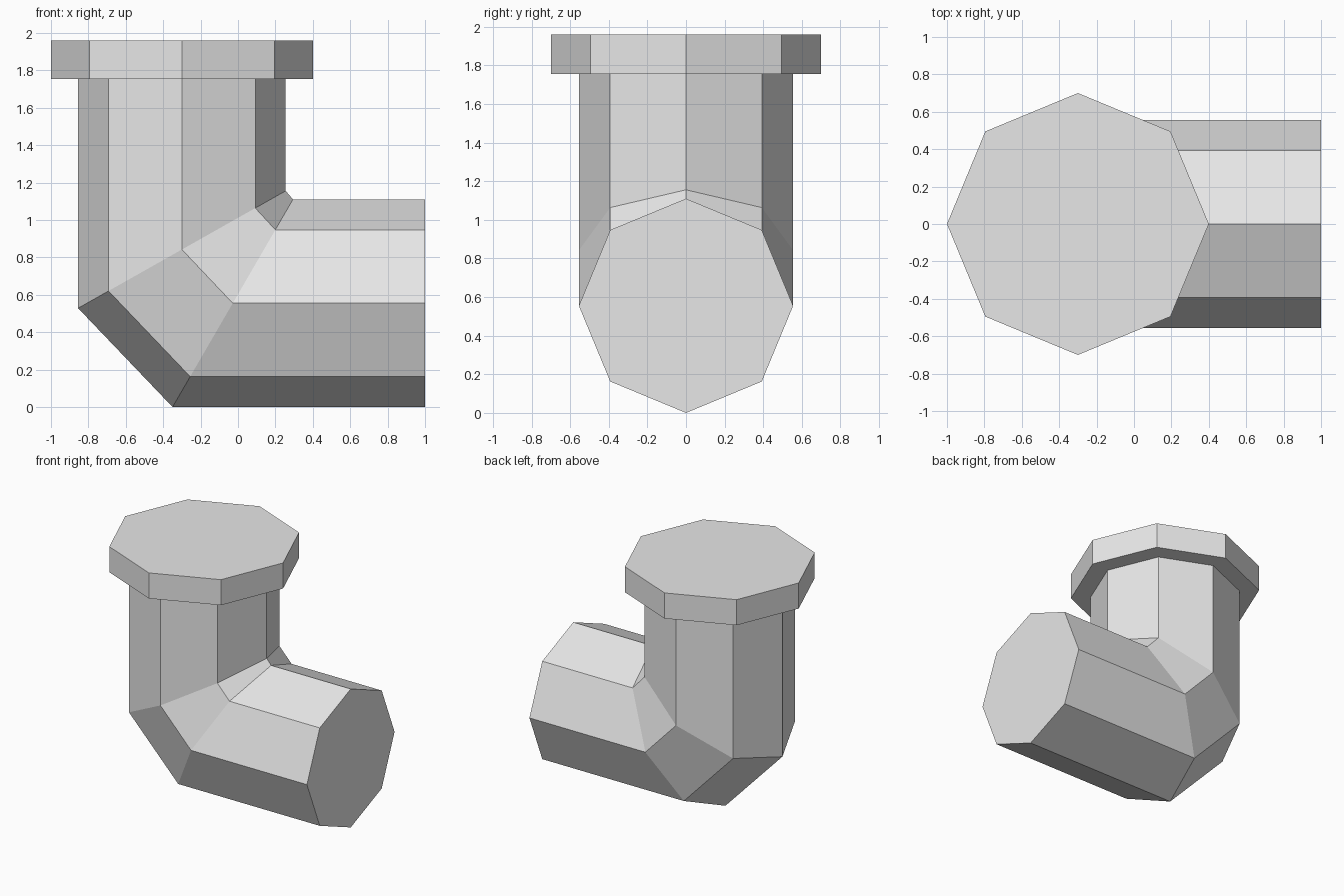
import bpy, bmesh
from math import cos, sin, tau

SIDES = 8
PIPE_R = 0.555
FLANGE_R = 0.70
AXIS_X = -0.30   # centre line of the upright run
AXIS_Z = 0.555   # centre line of the level run

cube = bpy.data.objects.get("Cube")
if cube:
    bpy.data.objects.remove(cube, do_unlink=True)

grey = bpy.data.materials.new("plain_grey")
grey.use_nodes = True
grey.diffuse_color = (0.8, 0.8, 0.8, 1)
grey.node_tree.nodes["Principled BSDF"].inputs["Base Color"].default_value = (0.8, 0.8, 0.8, 1)


def loft(name, radius, rings):
    """Skin octagonal rings; each ring maps (u, y) to a point, u toward the inner bend."""
    bm = bmesh.new()
    loops = []
    for place in rings:
        angles = [tau * i / SIDES for i in range(SIDES)]
        loops.append([bm.verts.new(place(radius * cos(a), radius * sin(a))) for a in angles])
    for low, high in zip(loops, loops[1:]):
        for i in range(SIDES):
            j = (i + 1) % SIDES
            bm.faces.new((low[i], low[j], high[j], high[i]))
    bm.faces.new(loops[0])
    bm.faces.new(loops[-1])
    bmesh.ops.recalc_face_normals(bm, faces=bm.faces)
    mesh = bpy.data.meshes.new(name)
    bm.to_mesh(mesh)
    bm.free()
    mesh.materials.append(grey)
    obj = bpy.data.objects.new(name, mesh)
    bpy.context.collection.objects.link(obj)
    return obj


def flat_ring(z):
    return lambda u, y: (AXIS_X + u, y, z)


# Elbow pipe: upright run, two mitred joints, level run
loft("elbow_pipe", PIPE_R, [
    flat_ring(1.755),
    lambda u, y: (AXIS_X + u, y, 0.842 + 0.565 * u),
    lambda u, y: (-0.028 + 0.58 * u, y, AXIS_Z + u),
    lambda u, y: (1.0, y, AXIS_Z + u),
])

# Flange on the upper mouth
loft("top_flange", FLANGE_R, [flat_ring(1.755), flat_ring(1.96)])
